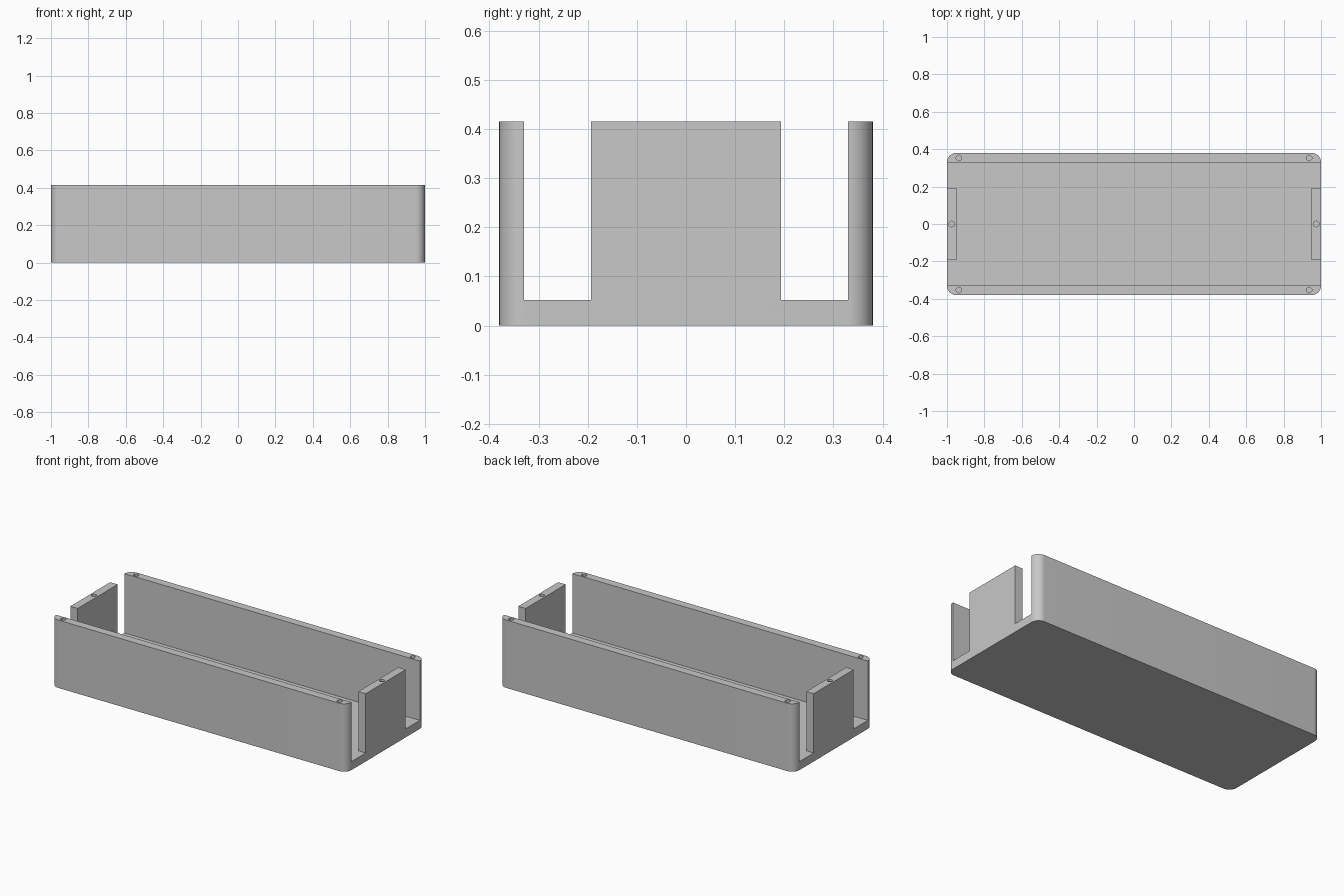
import bpy
import bmesh
from math import cos, sin, pi

if "Cube" in bpy.data.objects:
    bpy.data.objects.remove(bpy.data.objects["Cube"], do_unlink=True)

# Main dimensions
HALF_X, HALF_Y, HEIGHT = 1.0, 0.38, 0.415
FLOOR, WALL, RADIUS = 0.052, 0.05, 0.05
TAB_HALF = 0.193
HOLE_RADIUS, HOLE_DEPTH = 0.015, 0.2
INNER_X, INNER_Y = HALF_X - WALL, HALF_Y - WALL

grey = bpy.data.materials.new("light_grey_plastic")
grey.use_nodes = True
colour = (0.58, 0.58, 0.58, 1)
grey.diffuse_color = colour
grey.node_tree.nodes["Principled BSDF"].inputs["Base Color"].default_value = colour


def prism(name, outline, bottom, top):
    """Upright solid with the given plan outline."""
    bm = bmesh.new()
    face = bm.faces.new([bm.verts.new((x, y, bottom)) for x, y in outline])
    made = bmesh.ops.extrude_face_region(bm, geom=[face])["geom"]
    verts = [v for v in made if isinstance(v, bmesh.types.BMVert)]
    bmesh.ops.translate(bm, verts=verts, vec=(0, 0, top - bottom))
    bmesh.ops.recalc_face_normals(bm, faces=bm.faces)
    mesh = bpy.data.meshes.new(name)
    bm.to_mesh(mesh)
    bm.free()
    mesh.materials.append(grey)
    obj = bpy.data.objects.new(name, mesh)
    bpy.context.collection.objects.link(obj)
    return obj


def arc(cx, cy, radius, start, sweep, steps):
    return [(cx + radius * cos(start + sweep * i / steps),
             cy + radius * sin(start + sweep * i / steps)) for i in range(steps + 1)]


def cut(body, cutter):
    cutter.hide_render = True
    mod = body.modifiers.new("cut", "BOOLEAN")
    mod.operation = "DIFFERENCE"
    mod.solver = "EXACT"
    mod.object = cutter
    bpy.ops.object.select_all(action="DESELECT")
    bpy.context.view_layer.objects.active = body
    body.select_set(True)
    bpy.ops.object.modifier_apply(modifier=mod.name)
    bpy.data.objects.remove(cutter, do_unlink=True)


# Rounded block that becomes the tray
outline = []
for i, (sx, sy) in enumerate([(1, 1), (-1, 1), (-1, -1), (1, -1)]):
    outline += arc(sx * (HALF_X - RADIUS), sy * (HALF_Y - RADIUS),
                   RADIUS, i * pi / 2, pi / 2, 16)
tray = prism("enclosure_tray", outline, 0, HEIGHT)

# Open channel, leaving the long walls and a tab at each end
end = HALF_X + 0.1
half = [(end, -INNER_Y), (end, -TAB_HALF), (INNER_X, -TAB_HALF),
        (INNER_X, TAB_HALF), (end, TAB_HALF), (end, INNER_Y)]
channel = half + [(-x, -y) for x, y in half]
cut(tray, prism("channel_cutter", channel, FLOOR, HEIGHT + 0.1))

# Screw holes in the wall ends and the tabs
for sx in (-1, 1):
    for x, y in [(0.936, -0.353), (0.936, 0.353), (0.975, 0)]:
        circle = arc(sx * x, y, HOLE_RADIUS, 0, 2 * pi, 24)[:-1]
        cut(tray, prism("hole_cutter", circle, HEIGHT - HOLE_DEPTH, HEIGHT + 0.1))

bpy.ops.object.select_all(action="DESELECT")
tray.select_set(True)
bpy.context.view_layer.objects.active = tray
bpy.ops.object.shade_smooth_by_angle(angle=pi / 6)
